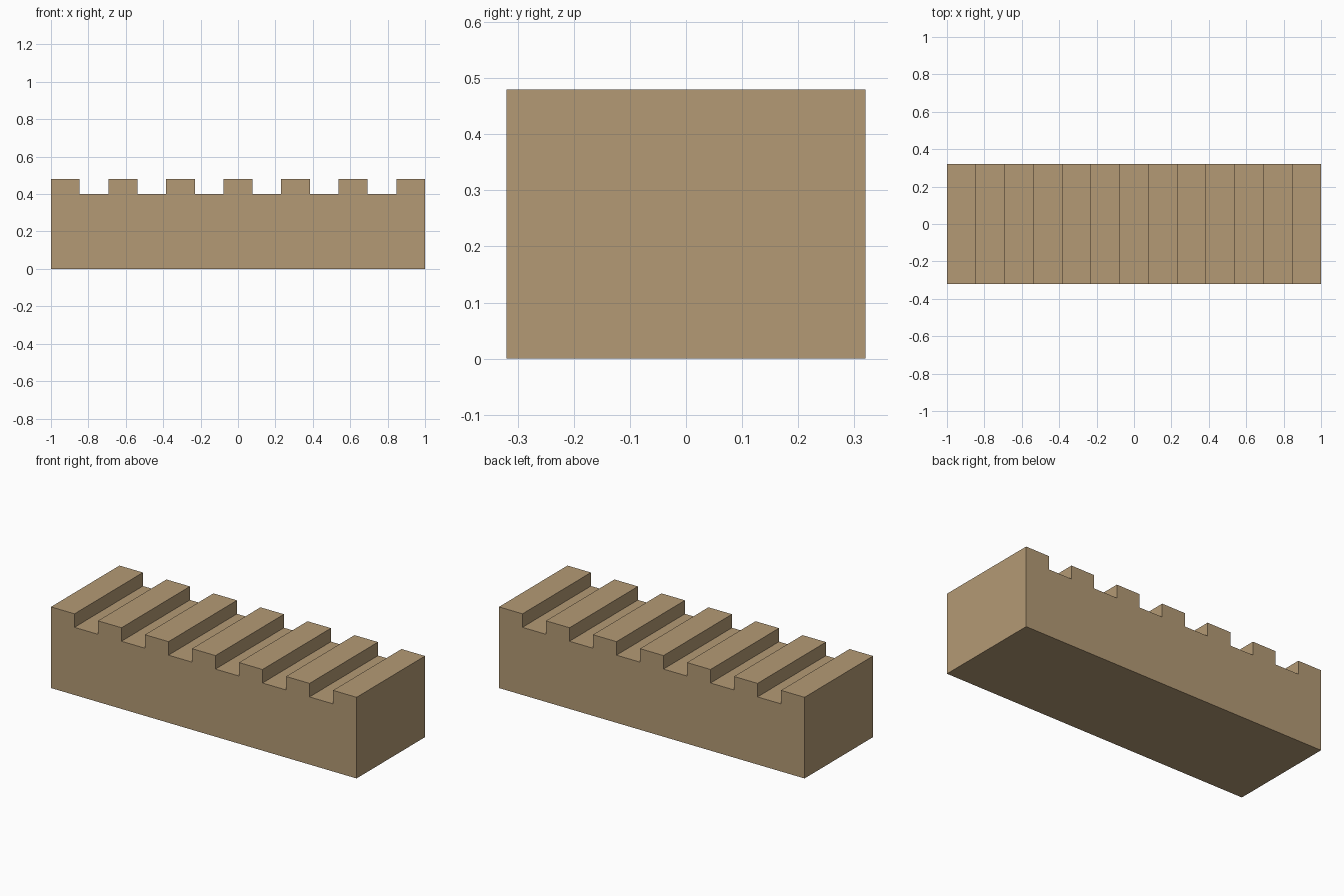
import bpy
import bmesh

cube = bpy.data.objects.get("Cube")
if cube:
    bpy.data.objects.remove(cube, do_unlink=True)

LENGTH, DEPTH = 2.0, 0.64
GROOVE_Z, TOP_Z = 0.40, 0.48
SEGMENTS = 13  # alternating ridges and grooves, ridge at both ends

# Tan material
tan = bpy.data.materials.new("tan")
tan.use_nodes = True
colour = (0.456, 0.323, 0.178, 1.0)
tan.diffuse_color = colour
tan.node_tree.nodes["Principled BSDF"].inputs["Base Color"].default_value = colour

# Crenellated side profile, counter-clockwise seen from the front
step = LENGTH / SEGMENTS
profile = [(-LENGTH / 2, 0), (LENGTH / 2, 0)]
for i in reversed(range(SEGMENTS)):
    z = TOP_Z if i % 2 == 0 else GROOVE_Z
    left = -LENGTH / 2 + i * step
    profile += [(left + step, z), (left, z)]

# Extrude the profile from front to back
bm = bmesh.new()
front = bm.faces.new([bm.verts.new((x, -DEPTH / 2, z)) for x, z in profile])
extruded = bmesh.ops.extrude_face_region(bm, geom=[front], use_keep_orig=True)
back_verts = [g for g in extruded["geom"] if isinstance(g, bmesh.types.BMVert)]
bmesh.ops.translate(bm, verts=back_verts, vec=(0, DEPTH, 0))
bmesh.ops.recalc_face_normals(bm, faces=bm.faces)

mesh = bpy.data.meshes.new("ridged_block")
bm.to_mesh(mesh)
bm.free()
mesh.materials.append(tan)
block = bpy.data.objects.new("ridged_block", mesh)
bpy.context.collection.objects.link(block)
